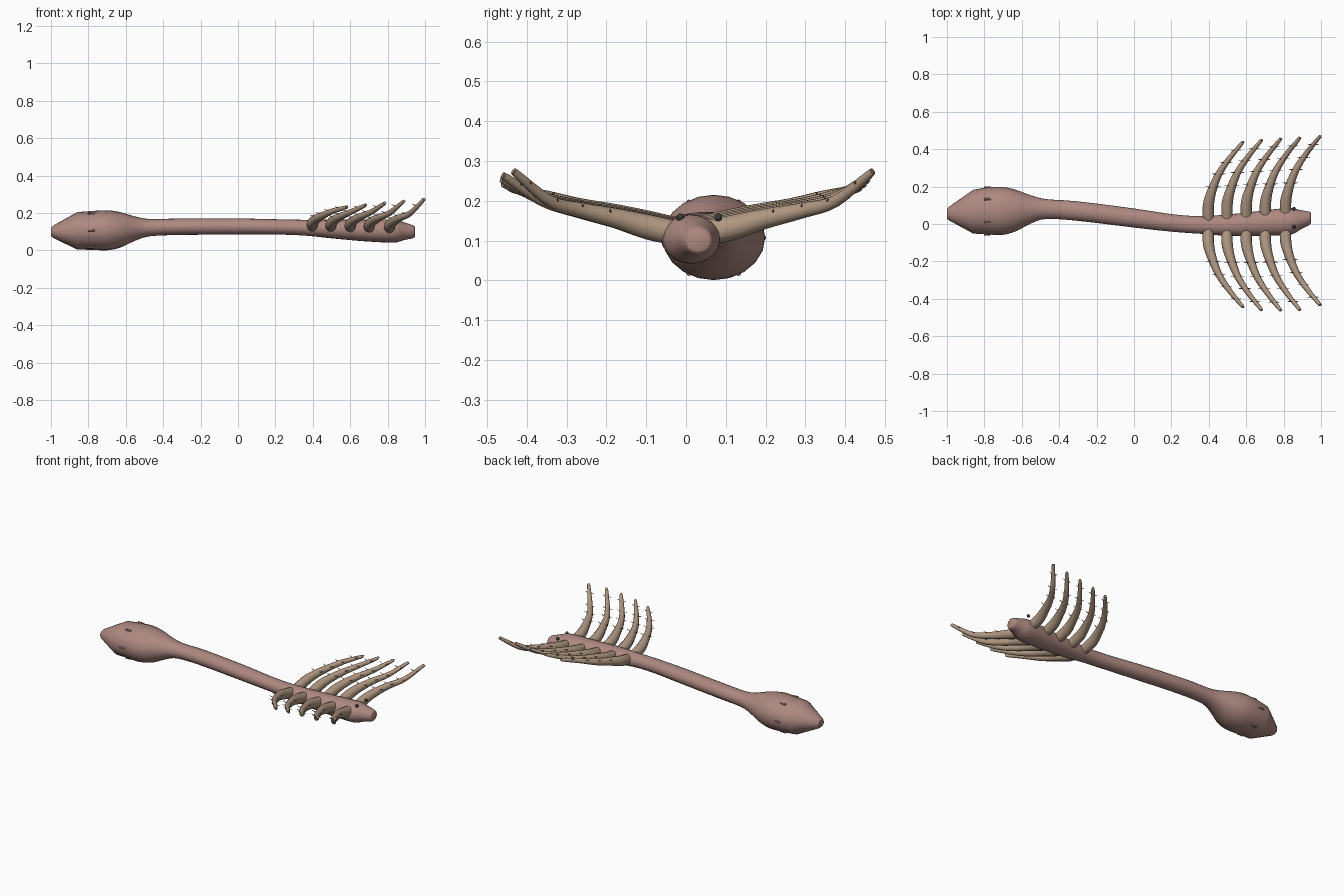
import bpy, math
from mathutils import Vector

if "Cube" in bpy.data.objects:
    bpy.data.objects.remove(bpy.data.objects["Cube"])


def material(name, rgb):
    m = bpy.data.materials.new(name)
    m.diffuse_color = (*rgb, 1)
    m.use_nodes = True
    m.node_tree.nodes["Principled BSDF"].inputs["Base Color"].default_value = m.diffuse_color
    return m


SKIN = material("skin", (0.42, 0.25, 0.22))
LIMB = material("limb", (0.43, 0.31, 0.22))
DARK = material("dark", (0.05, 0.04, 0.04))


def spline(rows, n):
    """Catmull-Rom interpolation through rows of numbers."""
    out = []
    for i in range(len(rows) - 1):
        p = [rows[max(i - 1, 0)], rows[i], rows[i + 1], rows[min(i + 2, len(rows) - 1)]]
        for k in range(n):
            t = k / n
            out.append([0.5 * (2 * b + (c - a) * t + (2 * a - 5 * b + 4 * c - d) * t * t
                               + (3 * b - a - 3 * c + d) * t ** 3) for a, b, c, d in zip(*p)])
    return out + [list(rows[-1])]


def finish(name, verts, faces, mat):
    me = bpy.data.meshes.new(name)
    me.from_pydata(verts, [], faces)
    me.materials.append(mat)
    ob = bpy.data.objects.new(name, me)
    bpy.context.collection.objects.link(ob)
    bpy.ops.object.select_all(action='DESELECT')
    ob.select_set(True)
    bpy.context.view_layer.objects.active = ob
    bpy.ops.object.mode_set(mode='EDIT')
    bpy.ops.mesh.select_all(action='SELECT')
    bpy.ops.mesh.normals_make_consistent(inside=False)
    bpy.ops.object.mode_set(mode='OBJECT')
    bpy.ops.object.shade_smooth_by_angle(angle=math.radians(40))
    return ob


def tube(rings, sides, verts, faces, upright=False):
    """Sweep ellipses (x, y, z, ra, rb) into verts and faces."""
    start = len(verts)
    pts = [Vector(r[:3]) for r in rings]
    for i, r in enumerate(rings):
        d = (pts[min(i + 1, len(pts) - 1)] - pts[max(i - 1, 0)]).normalized()
        if upright:
            d = Vector((1, 0, 0))
        u = Vector((0, 0, 1)).cross(d).normalized()
        w = d.cross(u)
        for k in range(sides):
            a = 2 * math.pi * k / sides
            verts.append(pts[i] + u * r[3] * math.cos(a) + w * r[4] * math.sin(a))
    for i in range(len(rings) - 1):
        for k in range(sides):
            a, b = start + i * sides, start + i * sides + (k + 1) % sides
            faces.append((a + k, b, b + sides, a + k + sides))
    faces.append(tuple(range(start, start + sides)))
    faces.append(tuple(range(len(verts) - sides, len(verts))))


# Body: swollen tail with a conical end, slim trunk, thicker head
tail = [(-1.0, .055, .10, .026, .022), (-.99, .056, .10, .036, .032)]
body = [(-.86, .066, .105, .117, .100), (-.78, .07, .107, .126, .104), (-.70, .07, .108, .128, .107),
        (-.63, .072, .11, .11, .095), (-.55, .078, .117, .075, .065), (-.47, .08, .122, .053, .046),
        (-.3, .069, .127, .052, .044), (0, .032, .128, .051, .043), (.2, .006, .126, .047, .041),
        (.35, -.005, .122, .047, .042), (.5, -.006, .115, .057, .05), (.65, .002, .108, .065, .057),
        (.76, .009, .105, .071, .061), (.84, .014, .103, .071, .061), (.89, .022, .103, .052, .047),
        (.935, .03, .10, .037, .035), (.945, .031, .10, .028, .027)]
v, f = [], []
tube(tail + spline(body, 3), 20, v, f, True)
finish("body", v, f, SKIN)

# Arms: five curved pairs, each with fine cross spines
bases = [.398, .498, .601, .703, .811]
for i, bx in enumerate(bases):
    for side, label in ((1, "left"), (-1, "right")):
        tip_y = ((.43, .441, .449, .454, .462) if side > 0 else (.436, .452, .455, .452, .426))[i]
        zt = .230 + .0095 * i
        lift = .003 * (4 - i)
        root = .02 + .003 * i * side
        prof = [(0, 0, .115, .029), (.0, .2, .133, .030), (.018, .38, .154, .0245), (.055, .6, .175, .019),
                (.11, .8, .199, .0145), (.178, 1, zt - lift, .0095), (.183, 1.012, zt + .004 - lift, .006)]
        path = [(bx + dx, side * (root + t * (tip_y - root)), z + lift, r, r * 1.05)
                for dx, t, z, r in prof]
        rings = spline(path, 4)
        v, f = [], []
        tube(rings, 12, v, f)
        finish(f"arm_{label}_{i + 1}", v, f, LIMB)
        v, f = [], []
        for k in (9, 12, 15, 18):
            x, y, z, r, _ = rings[k]
            for s in (-1, 1):
                tube([(x + s * r * .6, y, z + r * .5, .003, .003),
                      (x + s * (r + .018), y + side * .002, z + r * .5 + .008, .001, .001)], 6, v, f)
        finish(f"spines_{label}_{i + 1}", v, f, LIMB)

# Eyes on top of the head
for y in (-.014, .081):
    bpy.ops.mesh.primitive_uv_sphere_add(segments=12, ring_count=8, radius=.01, location=(.855, y, .158))
    eye = bpy.context.object
    eye.name = "eye"
    eye.data.materials.append(DARK)
    bpy.ops.object.shade_smooth()

# Ring of small hooks around the swollen tail
v, f = [], []
for k in range(6):
    a = math.radians(60 * k)
    y, z = .07 + .125 * math.cos(a), .107 + .104 * math.sin(a)
    tube([(-.802, y, z, .006, .006), (-.765, y, z, .005, .005)], 8, v, f)
finish("tail_hooks", v, f, SKIN)
